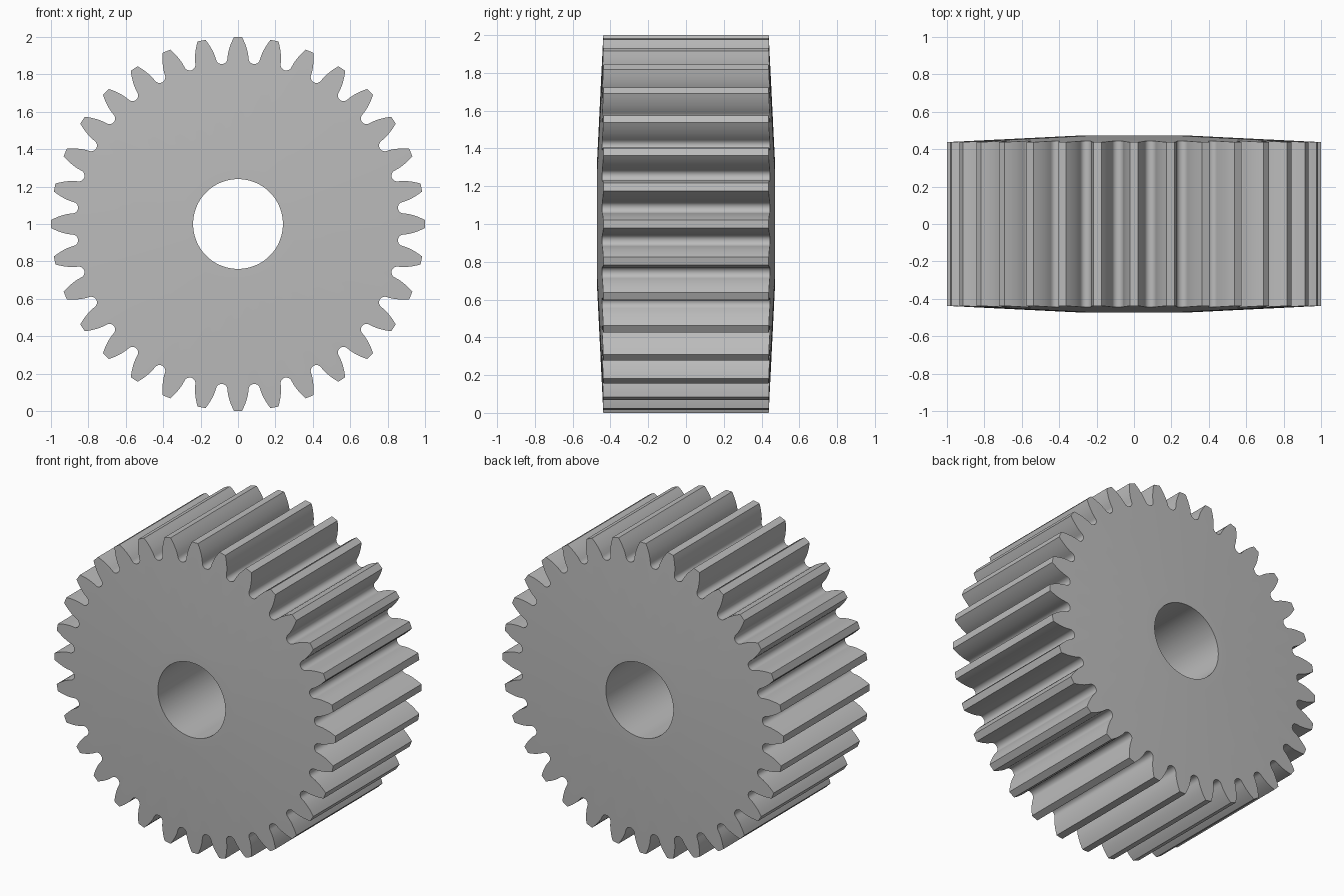
import bpy, bmesh, math

if "Cube" in bpy.data.objects:
    bpy.data.objects.remove(bpy.data.objects["Cube"])

TEETH = 32
TIP_R, PITCH_R, ROOT_R, BORE_R, HUB_R = 1.0, 0.941, 0.859, 0.24, 0.31
HUB_Y, RIM_Y = 0.472, 0.438          # half widths at hub and at tooth tips
BASE_R = PITCH_R * math.cos(math.radians(20))
STEP = 2 * math.pi / TEETH


def involute(r):
    a = math.acos(min(1, BASE_R / r))
    return math.tan(a) - a


def half_angle(r):
    return STEP / 4 + involute(PITCH_R) - involute(r)


def half_width(r):
    t = max(0, (r - HUB_R) / (TIP_R - HUB_R))
    return HUB_Y + (RIM_Y - HUB_Y) * t


# Half tooth outline: involute flank, then rounded root
half = [(r, half_angle(r)) for r in (1.0, 0.98, 0.96, 0.935, 0.91, 0.888)]
flank_r, flank_a = half[-1]
for i in range(1, 5):
    t = i / 4 * math.pi / 2
    half.append((flank_r - (flank_r - ROOT_R) * math.sin(t),
                 STEP / 2 - (STEP / 2 - flank_a) * math.cos(t)))
tooth = [(r, -a) for r, a in reversed(half[:-1])] + half
outline = [(r, a + k * STEP) for k in range(TEETH) for r, a in tooth]

# Closed ring loop: bore, hub and teeth on the front, then teeth, hub, bore on the back
bm = bmesh.new()


def ring(radius, side):
    verts = []
    for r, a in outline:
        r = radius or r
        verts.append(bm.verts.new((r * math.sin(a), side * half_width(r),
                                   1 + r * math.cos(a))))
    return verts


rings = [ring(r, s) for r, s in ((BORE_R, -1), (HUB_R, -1), (None, -1),
                                 (None, 1), (HUB_R, 1), (BORE_R, 1))]
n = len(outline)
for k, a in enumerate(rings):
    b = rings[(k + 1) % len(rings)]
    for i in range(n):
        j = (i + 1) % n
        bm.faces.new((a[i], a[j], b[j], b[i]))
bmesh.ops.recalc_face_normals(bm, faces=bm.faces)

mesh = bpy.data.meshes.new("spur_gear")
bm.to_mesh(mesh)
bm.free()
gear = bpy.data.objects.new("spur_gear", mesh)
bpy.context.collection.objects.link(gear)

# Plain grey metal
grey = bpy.data.materials.new("grey_metal")
grey.diffuse_color = (0.5, 0.5, 0.5, 1)
grey.use_nodes = True
grey.node_tree.nodes["Principled BSDF"].inputs["Base Color"].default_value = grey.diffuse_color
mesh.materials.append(grey)

bpy.context.view_layer.objects.active = gear
gear.select_set(True)
bpy.ops.object.shade_smooth_by_angle(angle=math.radians(30))
